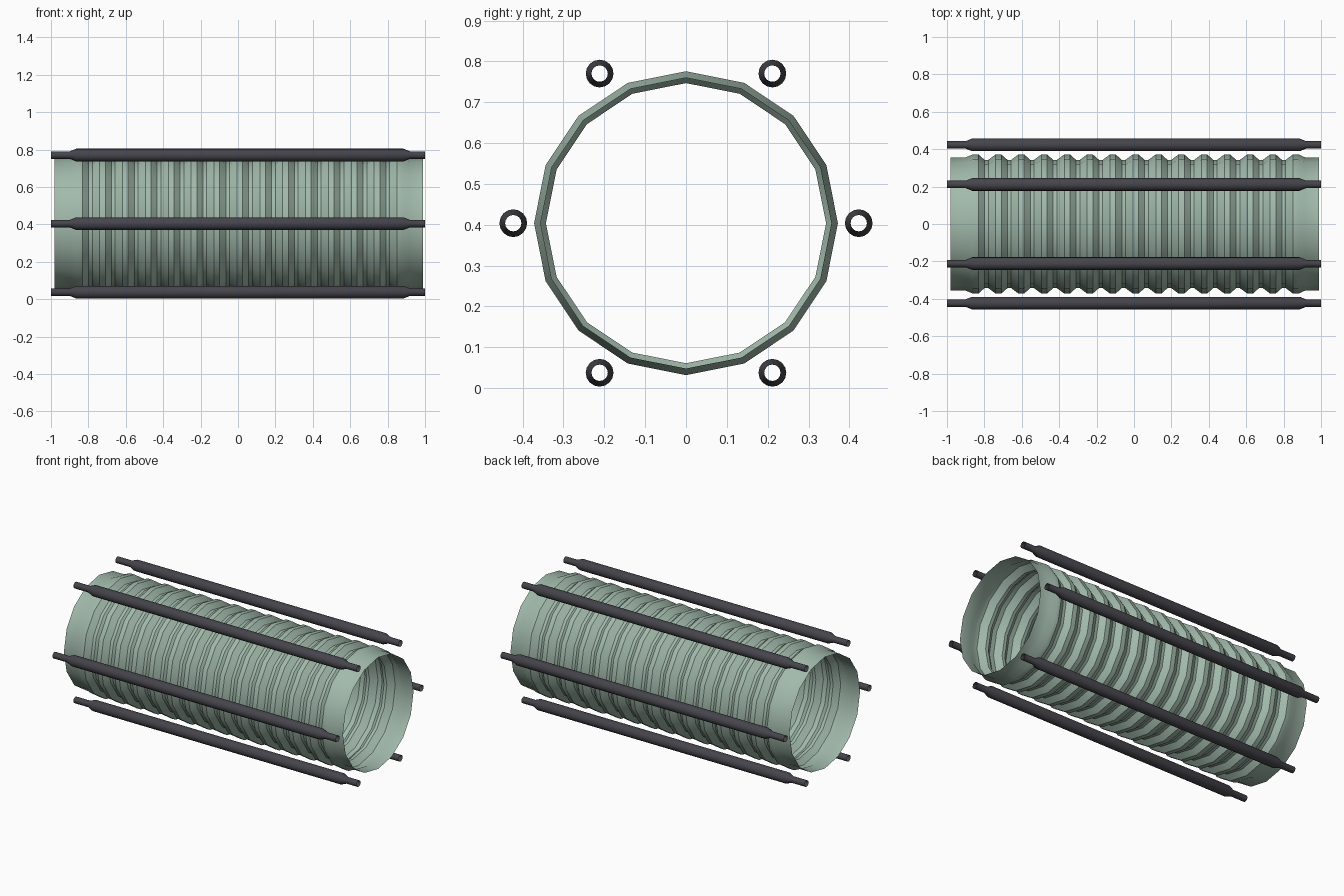
import bpy, math

if "Cube" in bpy.data.objects:
    bpy.data.objects.remove(bpy.data.objects["Cube"])

CENTRE_Z = 0.404


def make_material(name, colour):
    mat = bpy.data.materials.new(name)
    mat.use_nodes = True
    mat.diffuse_color = (*colour, 1)
    mat.node_tree.nodes["Principled BSDF"].inputs["Base Color"].default_value = (*colour, 1)
    return mat


def lathe_x(name, profile, sides, centre, material):
    """Open shell: spin (x, radius) points around an axis along x."""
    verts, faces = [], []
    for x, r in profile:
        for i in range(sides):
            a = 2 * math.pi * i / sides
            verts.append((x, r * math.cos(a), r * math.sin(a)))
    for k in range(len(profile) - 1):
        for i in range(sides):
            j = (i + 1) % sides
            a, b = k * sides, (k + 1) * sides
            faces.append((a + i, a + j, b + j, b + i))
    mesh = bpy.data.meshes.new(name)
    mesh.from_pydata(verts, [], [f[::-1] for f in faces])
    mesh.materials.append(material)
    obj = bpy.data.objects.new(name, mesh)
    obj.location = (0, *centre)
    bpy.context.collection.objects.link(obj)
    bpy.ops.object.select_all(action="DESELECT")
    obj.select_set(True)
    bpy.context.view_layer.objects.active = obj
    bpy.ops.object.shade_smooth_by_angle(angle=math.radians(32))
    return obj


green = make_material("pale green", (0.36, 0.49, 0.41))
dark = make_material("dark grey", (0.06, 0.058, 0.07))

# Corrugated tube: plain collar, repeated ridges, plain collar
COLLAR, PEAK, VALLEY = 0.356, 0.372, 0.343
RIDGES, PITCH, FIRST = 15, 0.1223, -0.862
profile = [(-0.98, COLLAR), (-0.9, COLLAR)]
for k in range(RIDGES):
    x = FIRST + k * PITCH
    profile += [(x, PEAK), (x + 0.03, PEAK)]
    if k < RIDGES - 1:
        profile += [(x + 0.063, VALLEY), (x + 0.083, VALLEY)]
profile += [(0.915, COLLAR), (0.99, COLLAR)]
lathe_x("corrugated_tube", profile, 16, (0, CENTRE_Z), green)

# Six hollow rods around the tube, narrowed at both ends
THIN, THICK = 0.02, 0.034
rod_profile = [(-1, THIN), (-0.9, THIN), (-0.865, THICK),
               (0.885, THICK), (0.92, THIN), (1, THIN)]
for i in range(6):
    a = math.radians(60 * i)
    centre = (0.423 * math.cos(a), CENTRE_Z + 0.423 * math.sin(a))
    lathe_x(f"rod_{i + 1}", rod_profile, 16, centre, dark)
